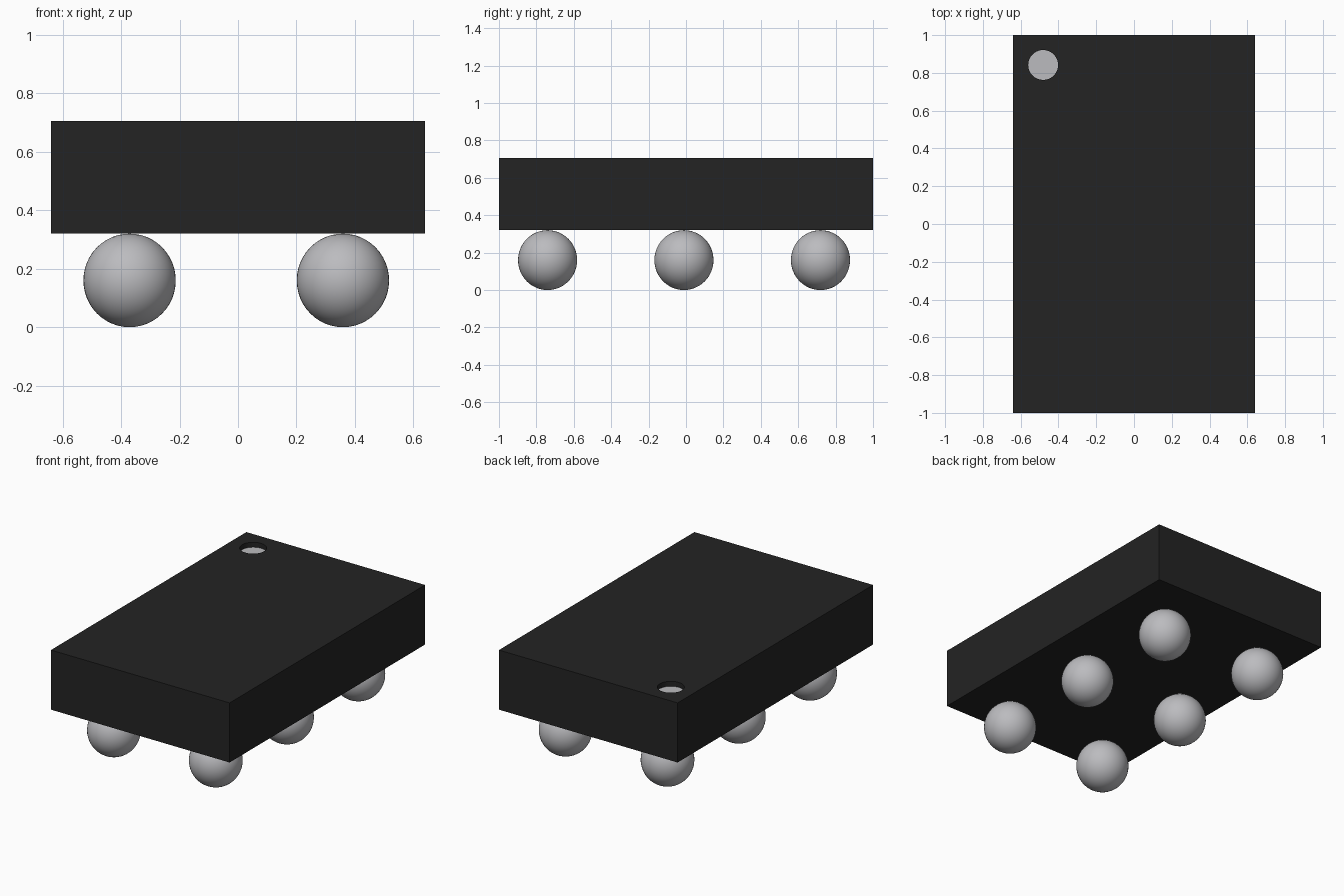
import bpy

if "Cube" in bpy.data.objects:
    bpy.data.objects.remove(bpy.data.objects["Cube"])

def material(name, rgb):
    m = bpy.data.materials.new(name)
    m.diffuse_color = (*rgb, 1.0)
    m.use_nodes = True
    m.node_tree.nodes["Principled BSDF"].inputs["Base Color"].default_value = m.diffuse_color
    return m

black = material("black_plastic", (0.017, 0.017, 0.017))
silver = material("silver_metal", (0.50, 0.50, 0.52))

def finish(name, mat):
    o = bpy.context.object
    o.name = name
    o.data.materials.append(mat)
    return o

BOTTOM, TOP = 0.32, 0.706
DOT = (-0.481, 0.842)
DOT_R, DEPTH = 0.079, 0.035

# Rectangular package body
bpy.ops.mesh.primitive_cube_add(size=1, location=(0, 0, (BOTTOM + TOP) / 2))
body = finish("package_body", black)
body.scale = (1.28, 2.0, TOP - BOTTOM)
bpy.ops.object.transform_apply(location=False, rotation=False, scale=True)

# Round recess marking the first contact
bpy.ops.mesh.primitive_cylinder_add(vertices=64, radius=DOT_R, depth=2 * DEPTH,
                                    location=(*DOT, TOP))
cutter = finish("recess_cutter", black)
cut = body.modifiers.new("recess", 'BOOLEAN')
cut.operation = 'DIFFERENCE'
cut.solver = 'EXACT'
cut.object = cutter
bpy.context.view_layer.objects.active = body
bpy.ops.object.modifier_apply(modifier=cut.name)
bpy.data.objects.remove(cutter)

# Silver disc on the recess floor
bpy.ops.mesh.primitive_cylinder_add(vertices=64, radius=DOT_R, depth=0.004,
                                    location=(*DOT, TOP - DEPTH + 0.001))
finish("marker_disc", silver)

# Two columns of three solder balls
for x in (-0.371, 0.359):
    for y in (-0.74, -0.011, 0.719):
        bpy.ops.mesh.primitive_uv_sphere_add(segments=48, ring_count=24,
                                             radius=0.158, location=(x, y, 0.16))
        ball = finish("solder_ball", silver)
        ball.scale.z = 0.16 / 0.158
        bpy.ops.object.shade_smooth()
